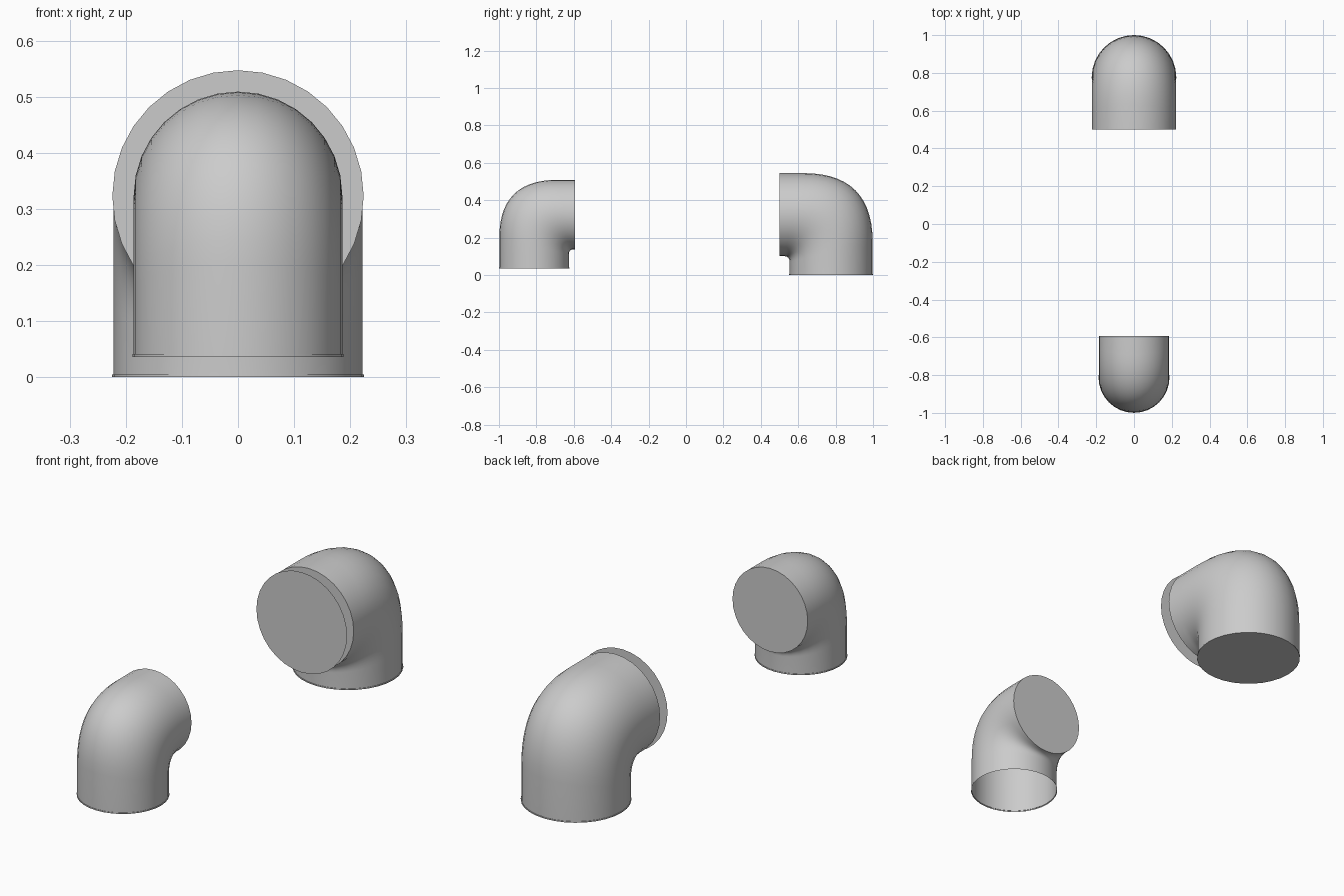
import bpy, bmesh, math
from mathutils import Vector

SIDES, BEND = 32, 14

cube = bpy.data.objects.get("Cube")
if cube:
    bpy.data.objects.remove(cube, do_unlink=True)

grey = bpy.data.materials.new("plain grey")
grey.use_nodes = True
colour = (0.6, 0.6, 0.6, 1)
grey.diffuse_color = colour
grey.node_tree.nodes["Principled BSDF"].inputs["Base Color"].default_value = colour


def finish(name, bm):
    mesh = bpy.data.meshes.new(name)
    bm.to_mesh(mesh)
    bm.free()
    mesh.materials.append(grey)
    obj = bpy.data.objects.new(name, mesh)
    bpy.context.collection.objects.link(obj)
    bpy.ops.object.select_all(action='DESELECT')
    obj.select_set(True)
    bpy.context.view_layer.objects.active = obj
    bpy.ops.object.shade_smooth_by_angle(angle=math.radians(40))


def elbow(name, r, cy, cz, base, mouth, closed_base):
    """Mitred pipe whose corner is rounded more on the outside of the bend."""
    out = 1 if cy > mouth else -1
    bm = bmesh.new()
    strips = []
    for i in range(SIDES):
        a = 2 * math.pi * i / SIDES
        x, u = r * math.sin(a), r * math.cos(a)
        corner = Vector((x, cy + out * u, cz + u))
        soft = r * (0.9 + 0.76 * math.cos(a))
        start = corner - Vector((0, 0, soft))
        end = corner - Vector((0, out * soft, 0))
        # thin lip at the base, then the straight pipe
        foot = Vector((x, cy + out * u, base))
        lip = Vector((x * 0.01, out * u * 0.01, 0))
        rise = Vector((0, 0, 0.005))
        path = [foot + lip, foot + lip + rise, foot + rise]
        # rounded corner
        for k in range(BEND + 1):
            t = k / BEND
            path.append(start * (1 - t) ** 2 + corner * 2 * t * (1 - t) + end * t * t)
        path.append(Vector((x, mouth, cz + u)))
        strips.append([bm.verts.new(p) for p in path])
    for i in range(SIDES):
        s, n = strips[i], strips[(i + 1) % SIDES]
        for k in range(len(s) - 1):
            bm.faces.new((s[k], n[k], n[k + 1], s[k + 1]))
    bm.faces.new([s[-1] for s in strips])
    if closed_base:
        bm.faces.new([s[0] for s in strips])
    bmesh.ops.recalc_face_normals(bm, faces=bm.faces)
    finish(name, bm)


def front_disc(name, r, y, z):
    bm = bmesh.new()
    ring = [2 * math.pi * i / SIDES for i in range(SIDES)]
    bm.faces.new([bm.verts.new((r * math.sin(a), y, z - r * math.cos(a))) for a in ring])
    bm.normal_update()
    if next(iter(bm.faces)).normal.y > 0:
        bmesh.ops.reverse_faces(bm, faces=bm.faces)
    finish(name, bm)


# Large rear elbow with a separate cover ahead of its mouth
elbow("large_elbow", 0.222, 0.776, 0.323, 0.0, 0.5, True)
front_disc("large_mouth_cover", 0.224, 0.45, 0.323)

# Small front elbow, open underneath
elbow("small_elbow", 0.186, -0.812, 0.323, 0.036, -0.594, False)
